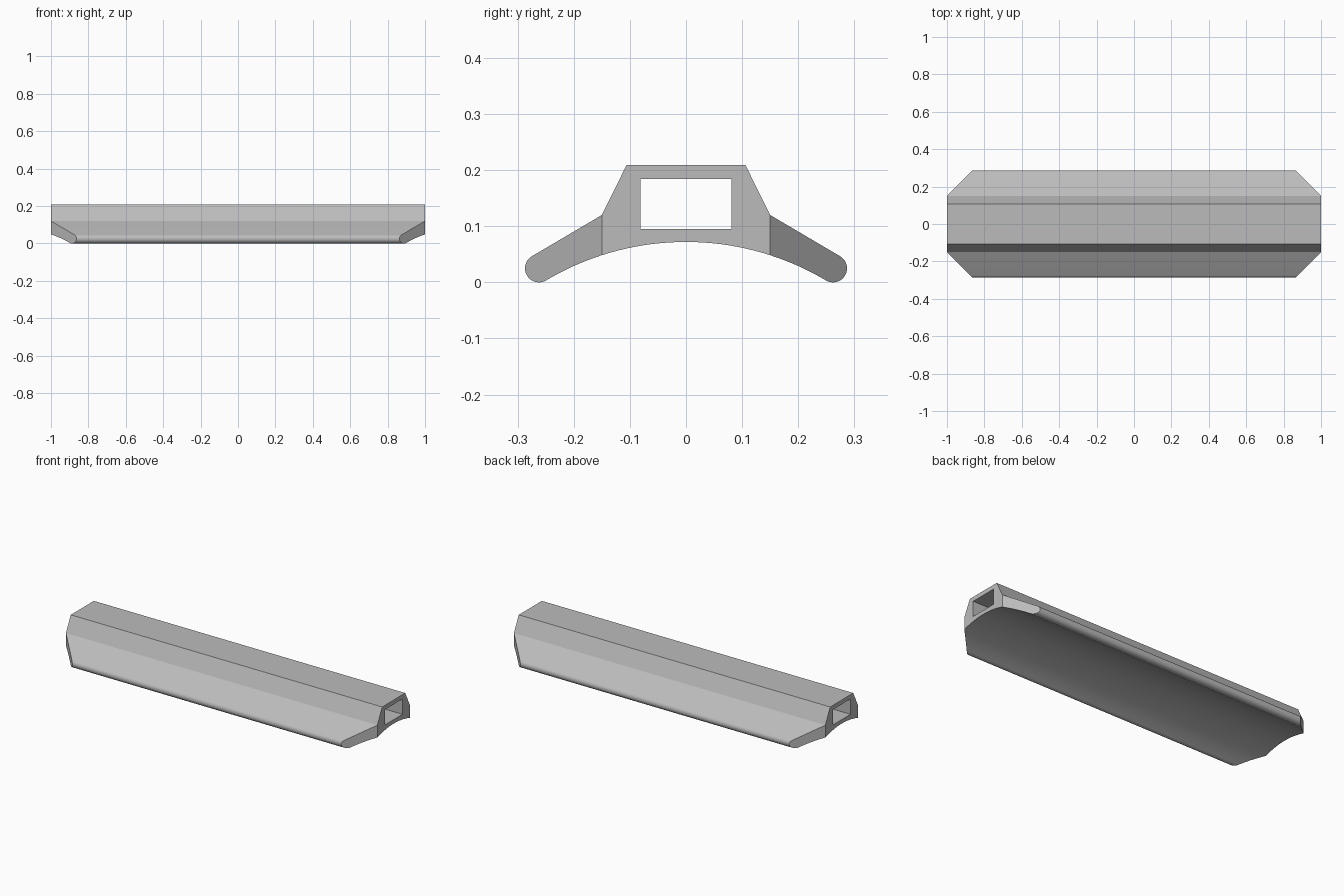
import bpy
import bmesh
from math import sin, cos, asin, atan2, pi
from mathutils import Matrix

if "Cube" in bpy.data.objects:
    bpy.data.objects.remove(bpy.data.objects["Cube"])

WEB_Y = 0.15                    # where the body meets the flange
TIP_Y, TIP_Z, TIP_R = 0.262, 0.025, 0.025
ARC_R, ARC_TOP = 0.488, 0.072   # underside arc
TOP_Z = 0.209


def arc(cy, cz, r, a0, a1, n):
    """Points on an arc, angles measured from straight up towards +y."""
    angles = [a0 + (a1 - a0) * i / n for i in range(n + 1)]
    return [(cy + r * sin(a), cz + r * cos(a)) for a in angles]


# Half cross-section, cut along the centre plane
arc_z = ARC_TOP - ARC_R
web_angle = asin(WEB_Y / ARC_R)
tip_angle = atan2(TIP_Y, TIP_Z - arc_z)
under_body = arc(0, arc_z, ARC_R, 0, web_angle, 10)
under_flange = arc(0, arc_z, ARC_R, web_angle, tip_angle, 8)
tip = arc(TIP_Y, TIP_Z, TIP_R, tip_angle + pi, pi / 6, 20)
shoulder = (WEB_Y, 0.12)
body_top = [(0.106, TOP_Z), (0, TOP_Z)]
channel = [(0, 0.184), (0.081, 0.184), (0.081, 0.095), (0, 0.095)]
profile = under_body + under_flange[1:] + tip[1:] + [shoulder] + body_top + channel

web = len(under_body) - 1
shoulder_i = profile.index(shoulder)
count = len(profile)

bm = bmesh.new()


def end_loop(side):
    # Flange ends are cut back at 45 degrees outside the body
    return [bm.verts.new((side * (1 - max(0, y - WEB_Y)), y, z)) for y, z in profile]


ends = [end_loop(-1), end_loop(1)]
left, right = ends

# Long walls, leaving the centre plane open
for i in range(count):
    j = (i + 1) % count
    if profile[i][0] < 1e-6 and profile[j][0] < 1e-6:
        continue
    bm.faces.new((left[i], left[j], right[j], right[i]))

# End faces: body with channel, and bevelled flange
for loop in ends:
    bm.faces.new(loop[:web + 1] + loop[shoulder_i:])
    bm.faces.new(loop[web:shoulder_i + 1])

# Mirror the half to the other side
bmesh.ops.mirror(bm, geom=bm.verts[:] + bm.edges[:] + bm.faces[:],
                 matrix=Matrix.Identity(4), axis='Y', merge_dist=1e-5)
bmesh.ops.remove_doubles(bm, verts=bm.verts[:], dist=1e-5)
bmesh.ops.recalc_face_normals(bm, faces=bm.faces[:])

mesh = bpy.data.meshes.new("hollow_rail")
bm.to_mesh(mesh)
bm.free()
rail = bpy.data.objects.new("hollow_rail", mesh)
bpy.context.collection.objects.link(rail)

# Plain grey finish
grey = bpy.data.materials.new("plain_grey")
grey.use_nodes = True
colour = (0.5, 0.5, 0.5, 1)
grey.diffuse_color = colour
grey.node_tree.nodes["Principled BSDF"].inputs["Base Color"].default_value = colour
mesh.materials.append(grey)

bpy.ops.object.select_all(action='DESELECT')
rail.select_set(True)
bpy.context.view_layer.objects.active = rail
bpy.ops.object.shade_smooth_by_angle(angle=pi / 9)
